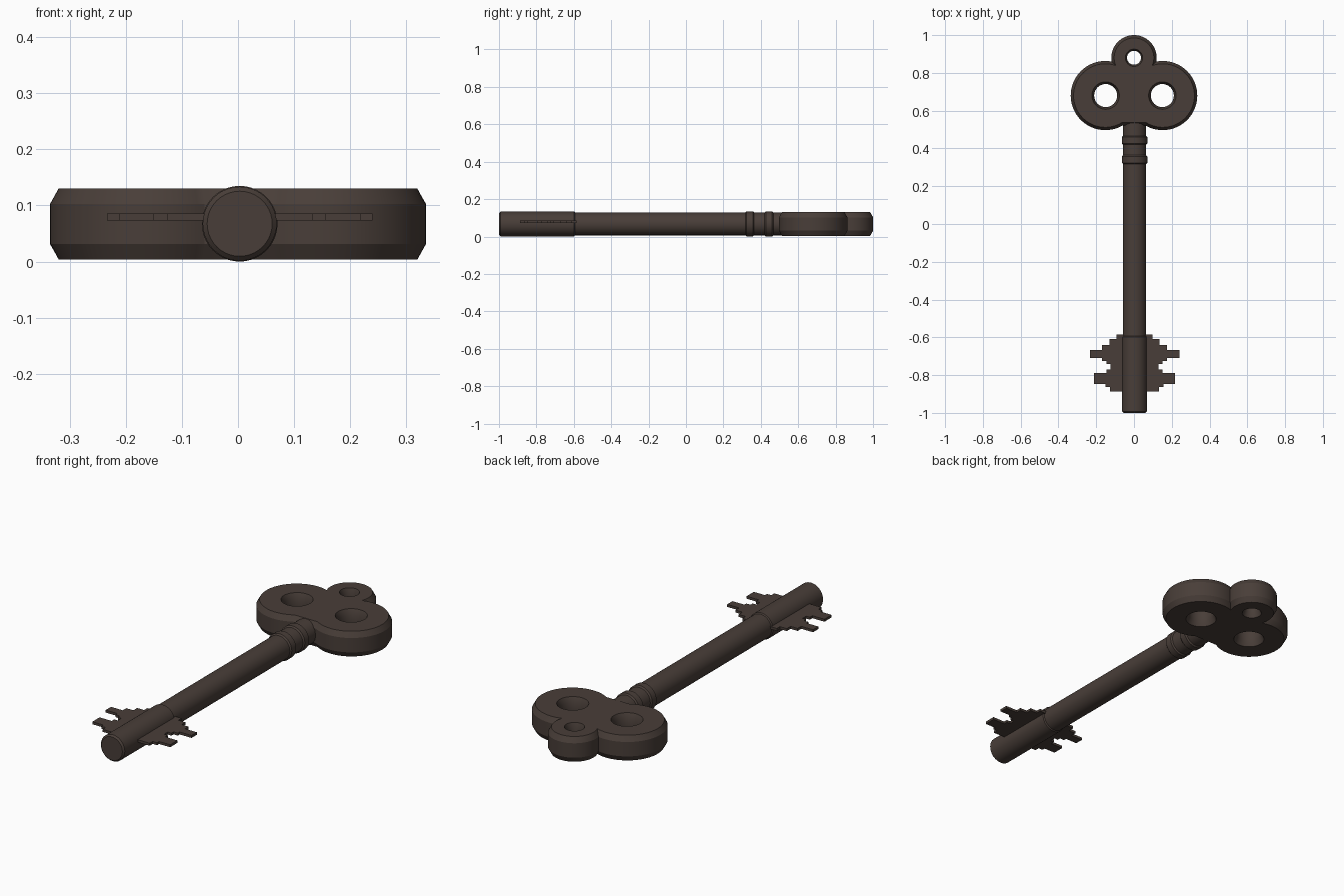
import bpy, bmesh, math

if "Cube" in bpy.data.objects:
    bpy.data.objects.remove(bpy.data.objects["Cube"])

CX, CZ = 0.003, 0.0675          # shaft axis

mat = bpy.data.materials.new("dark_brown_iron")
mat.diffuse_color = (0.066, 0.048, 0.040, 1)
mat.use_nodes = True
mat.node_tree.nodes["Principled BSDF"].inputs["Base Color"].default_value = mat.diffuse_color


def finish(bm, name, smooth=True):
    bmesh.ops.recalc_face_normals(bm, faces=bm.faces)
    me = bpy.data.meshes.new(name)
    bm.to_mesh(me)
    bm.free()
    ob = bpy.data.objects.new(name, me)
    bpy.context.collection.objects.link(ob)
    me.materials.append(mat)
    if smooth:
        bpy.ops.object.select_all(action='DESELECT')
        ob.select_set(True)
        bpy.context.view_layer.objects.active = ob
        bpy.ops.object.shade_smooth_by_angle(angle=math.radians(25))
    return ob


def bridge(bm, a, b):
    n = len(a)
    for i in range(n):
        j = (i + 1) % n
        bm.faces.new((a[i], a[j], b[j], b[i]))


def lathe(name, profile, sides=40):
    """Turned part along y from (y, radius) points, capped at both ends."""
    bm = bmesh.new()
    rings = []
    for y, r in profile:
        angles = [2 * math.pi * i / sides for i in range(sides)]
        rings.append([bm.verts.new((CX + r * math.cos(t), y, CZ + r * math.sin(t))) for t in angles])
    for a, b in zip(rings, rings[1:]):
        bridge(bm, a, b)
    bm.faces.new(rings[0])
    bm.faces.new(rings[-1])
    return finish(bm, name)


def turned(name, y0, y1, r, c):
    return lathe(name, [(y0, r - c), (y0 + c, r), (y1 - c, r), (y1, r - c)])


def arc(cx, cy, r, a0, a1, n):
    return [(cx + r * math.cos(a0 + (a1 - a0) * i / n),
             cy + r * math.sin(a0 + (a1 - a0) * i / n)) for i in range(n + 1)]


# Bow: three merged discs with a chamfered rim and three chamfered holes
LX, LY, LR = 0.152, 0.68, 0.183
TY, TR = 0.88, 0.12


def bow_outline(d):
    r, t, neck = LR - d, TR - d, 0.522 + d
    dist = math.hypot(LX, TY - LY)
    a = (dist * dist + r * r - t * t) / (2 * dist)
    h = math.sqrt(r * r - a * a)
    ux, uy = -LX / dist, (TY - LY) / dist
    px, py = LX + ux * a + uy * h, LY + uy * a - ux * h   # lobe meets top disc
    start = -math.pi - math.asin((neck - LY) / r)
    lobe = arc(LX, LY, r, start, math.atan2(py - LY, px - LX), 48)
    b = math.atan2(py - TY, px)
    top = arc(0, TY, t, b, math.pi - b, 40)[1:-1]
    return lobe + top + [(-x, y) for x, y in reversed(lobe)]


def hole(cx, cy, r):
    return lambda d: arc(cx, cy, r + d, 0, 2 * math.pi, 32)[:-1]


bm = bmesh.new()
Z0, Z1 = 0.004, 0.13
cap_edges = {0: [], 3: []}
loops = [(bow_outline, 0.015), (hole(-0.15, LY, 0.061), 0.012),
         (hole(0.15, LY, 0.061), 0.012), (hole(0, TY, 0.037), 0.009)]
for shape, d in loops:
    levels = [(Z0, d), (Z0 + 0.027, 0), (Z1 - 0.027, 0), (Z1, d)]
    rings = [[bm.verts.new((x, y, z)) for x, y in shape(k)] for z, k in levels]
    for a, b in zip(rings, rings[1:]):
        bridge(bm, a, b)
    for k in cap_edges:
        ring = rings[k]
        cap_edges[k] += [bm.edges.get((ring[i - 1], ring[i])) for i in range(len(ring))]
for edges in cap_edges.values():
    bmesh.ops.triangle_fill(bm, edges=edges, use_beauty=True)
finish(bm, "bow")

# Shaft, thicker tip and two collars
lathe("shaft", [(-0.62, 0.061), (0.54, 0.061)])
turned("shaft_tip", -1.0, -0.59, 0.066, 0.008)
turned("lower_collar", 0.317, 0.365, 0.0675, 0.007)
turned("upper_collar", 0.42, 0.467, 0.0675, 0.007)

# Stepped bit plates: distance from the axis, y
STEPS = [(0.0, -0.585), (0.095, -0.585), (0.095, -0.61), (0.133, -0.61),
         (0.133, -0.64), (0.172, -0.64), (0.172, -0.668), (0.237, -0.668),
         (0.237, -0.71), (0.172, -0.71), (0.172, -0.725), (0.148, -0.725),
         (0.148, -0.742), (0.128, -0.742), (0.128, -0.77), (0.148, -0.77),
         (0.148, -0.79), (0.215, -0.79), (0.215, -0.847), (0.154, -0.847),
         (0.154, -0.863), (0.13, -0.863), (0.13, -0.887), (0.0, -0.887)]
for side, name in ((-1, "left_bit"), (1, "right_bit")):
    bm = bmesh.new()
    low, high = [[bm.verts.new((CX + side * x, y, z)) for x, y in STEPS] for z in (0.073, 0.0855)]
    bridge(bm, low, high)
    bm.faces.new(low)
    bm.faces.new(high)
    finish(bm, name, smooth=False)
